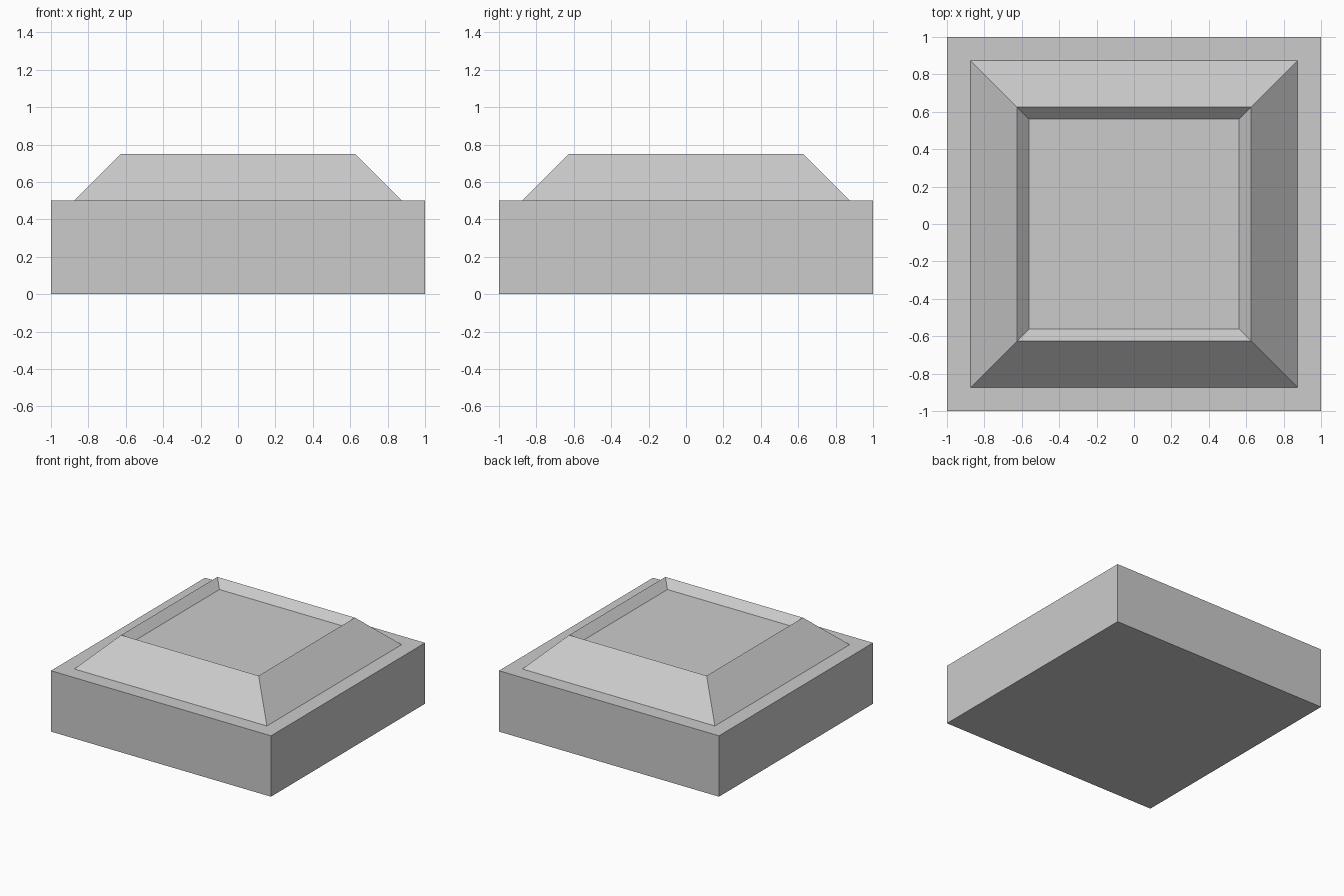
import bpy
import bmesh

cube = bpy.data.objects.get("Cube")
if cube:
    bpy.data.objects.remove(cube, do_unlink=True)

# Single grey material
grey = bpy.data.materials.new("light_grey")
grey.use_nodes = True
colour = (0.6, 0.6, 0.6, 1)
grey.diffuse_color = colour
grey.node_tree.nodes["Principled BSDF"].inputs["Base Color"].default_value = colour

# Square base block
bm = bmesh.new()
bmesh.ops.create_cube(bm, size=2)
for v in bm.verts:
    v.co.z = 0.5 if v.co.z > 0 else 0
bm.normal_update()
top = max(bm.faces, key=lambda f: f.calc_center_median().z)

# Flat ledge, sloped raised rim, then shallow sloped recess
for thickness, depth in ((0.125, 0), (0.25, 0.25), (0.0625, -0.0625)):
    bmesh.ops.inset_individual(bm, faces=[top], thickness=thickness,
                               depth=depth, use_even_offset=True)
    bm.normal_update()

mesh = bpy.data.meshes.new("bevelled_block")
bm.to_mesh(mesh)
bm.free()
mesh.materials.append(grey)
block = bpy.data.objects.new("bevelled_block", mesh)
bpy.context.collection.objects.link(block)
